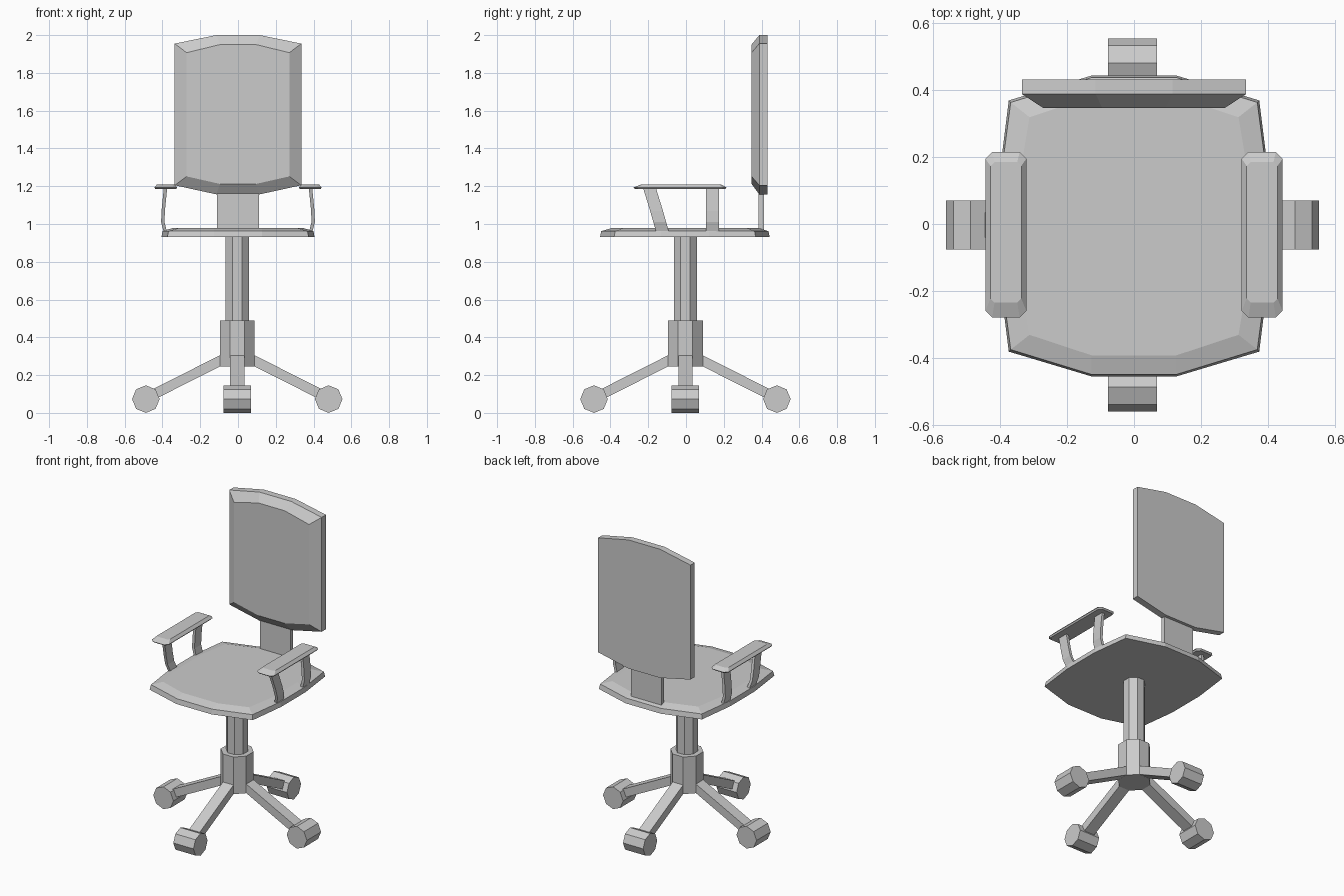
import bpy, bmesh, math
from mathutils import Vector, Matrix

if "Cube" in bpy.data.objects:
    bpy.data.objects.remove(bpy.data.objects["Cube"])


def loft(name, rings):
    """Closed flat-shaded solid through rings of equal point count."""
    bm = bmesh.new()
    rows = [[bm.verts.new(p) for p in ring] for ring in rings]
    n = len(rows[0])
    for a, b in zip(rows, rows[1:]):
        for i in range(n):
            j = (i + 1) % n
            bm.faces.new((a[i], a[j], b[j], b[i]))
    bm.faces.new(rows[0][::-1])
    bm.faces.new(rows[-1])
    bmesh.ops.recalc_face_normals(bm, faces=bm.faces)
    me = bpy.data.meshes.new(name)
    bm.to_mesh(me)
    bm.free()
    ob = bpy.data.objects.new(name, me)
    bpy.context.collection.objects.link(ob)
    return ob


def prism(name, radius, lo, hi, axis='Z', turn=0.0, center=(0, 0, 0)):
    """Eight-sided prism along Z or Y."""
    c = Vector(center)
    rings = []
    for t in (lo, hi):
        ring = []
        for i in range(8):
            a = turn + i * math.pi / 4
            u, v = radius * math.cos(a), radius * math.sin(a)
            ring.append(c + (Vector((u, v, t)) if axis == 'Z' else Vector((u, t, v))))
        rings.append(ring)
    return loft(name, rings)


def rect(x0, x1, y0, y1, z):
    return [(x0, y0, z), (x1, y0, z), (x1, y1, z), (x0, y1, z)]


# Seat: barrel-shaped outline with bevelled upper rim
def seat_ring(cx, cy, side, end, z):
    q = [(side, -.127), (side, .127), (cx, cy), (.127, end),
         (-.127, end), (-cx, cy), (-side, .127), (-side, -.127),
         (-cx, -cy), (-.127, -end), (.127, -end), (cx, -cy)]
    return [(x, y - .006, z) for x, y in q]


loft("seat", [seat_ring(.374, .375, .405, .449, .93),
              seat_ring(.368, .369, .400, .443, .962),
              seat_ring(.312, .325, .345, .386, .979)])


# Backrest: bowed top and bottom, bevelled toward the front
def back_ring(cx, mx, top, top_c, bot_c, bot, y):
    return [(cx, y, bot_c), (cx, y, top_c), (mx, y, top), (-mx, y, top),
            (-cx, y, top_c), (-cx, y, bot_c), (-mx, y, bot), (mx, y, bot)]


loft("backrest", [back_ring(.335, .115, 2.0, 1.955, 1.205, 1.157, .432),
                  back_ring(.335, .115, 2.0, 1.955, 1.205, 1.157, .388),
                  back_ring(.272, .095, 1.95, 1.907, 1.252, 1.212, .347)])
loft("backrest_bracket", [rect(-.11, .11, .385, .412, .955),
                          rect(-.11, .11, .385, .412, 1.25)])

# Column and hub
mid = Vector((-.004, -.003, 0))
prism("column", .0665, .4, .945, turn=math.pi / 8, center=mid)
prism("hub", .1, .245, .488, turn=math.pi / 8, center=mid)

# Four legs, each with an octagonal caster
for k in range(4):
    m = Matrix.Translation(mid) @ Matrix.Rotation(k * math.pi / 2, 4, 'Z')
    leg = loft("leg_%d" % k, [
        [(.06, -.038, .262), (.06, .038, .262), (.06, .038, .321), (.06, -.038, .321)],
        [(.45, -.038, .065), (.45, .038, .065), (.45, .038, .124), (.45, -.038, .124)]])
    wheel = prism("caster_%d" % k, .073, -.073, .073, axis='Y', center=(.484, 0, .073))
    for ob in (leg, wheel):
        ob.data.transform(m)


# Armrests: chamfered pads on two bent supports
def pad_ring(hx, y0, y1, ch, z, s):
    c = .3825 * s
    return [(c + hx, y0 + ch, z), (c + hx, y1 - ch, z), (c + hx - ch, y1, z),
            (c - hx + ch, y1, z), (c - hx, y1 - ch, z), (c - hx, y0 + ch, z),
            (c - hx + ch, y0, z), (c + hx - ch, y0, z)]


def support(name, s, path):
    loft(name, [[(s * x, y, z) for x, y, z in rect(xc - .009, xc + .009, y, y + .068, z)]
                for xc, y, z in path])


for side, s in (("left", -1), ("right", 1)):
    loft("armrest_pad_" + side, [pad_ring(.054, -.268, .205, .018, 1.184, s),
                                 pad_ring(.061, -.279, .215, .020, 1.193, s),
                                 pad_ring(.046, -.235, .185, .012, 1.210, s)])
    support("armrest_front_support_" + side, s,
            [(.384, -.157, .955), (.398, -.173, 1.01), (.396, -.190, 1.07), (.384, -.227, 1.19)])
    support("armrest_rear_support_" + side, s,
            [(.384, .106, .955), (.398, .106, 1.01), (.396, .106, 1.07), (.384, .106, 1.19)])
